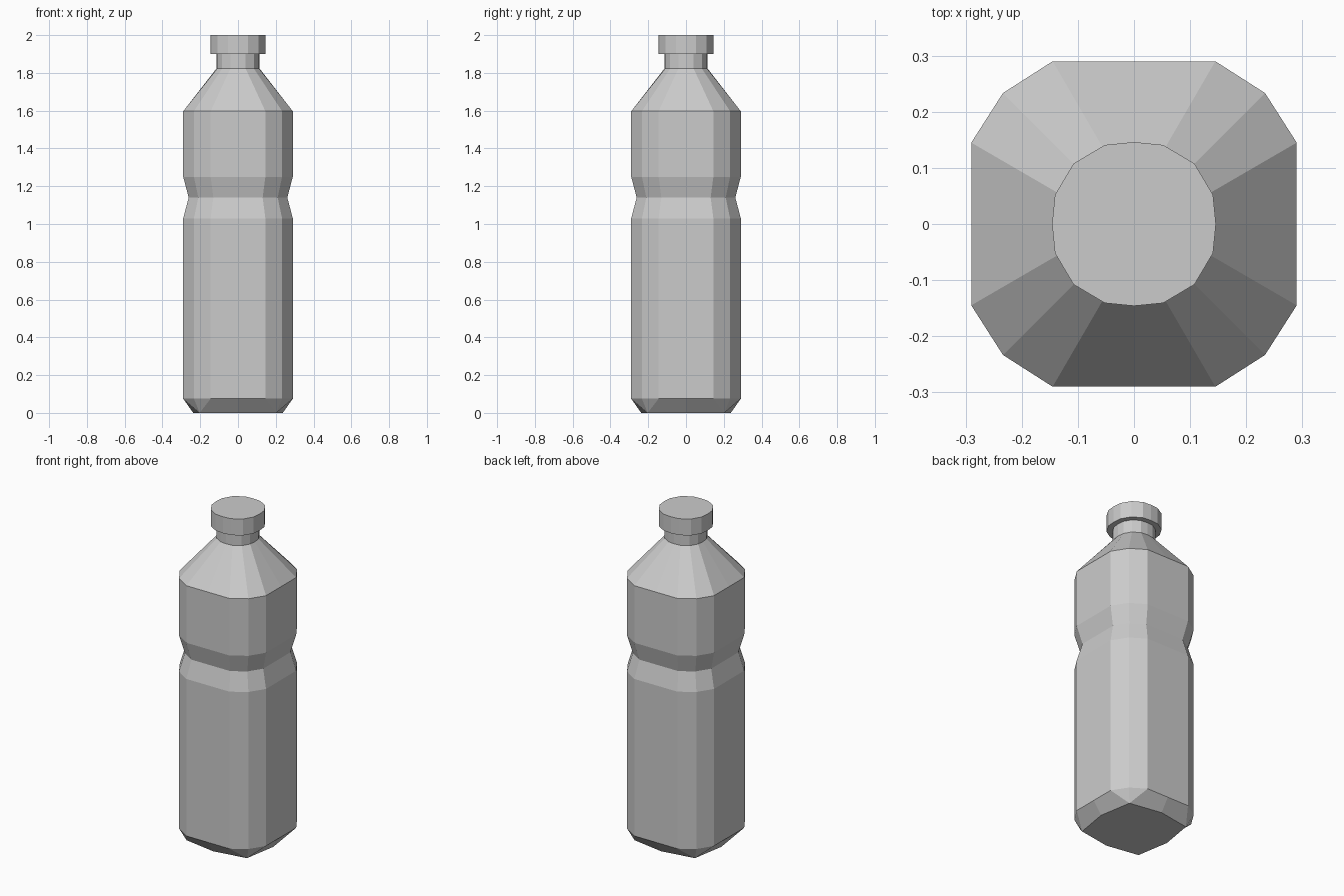
import bpy
import bmesh
import math

if "Cube" in bpy.data.objects:
    bpy.data.objects.remove(bpy.data.objects["Cube"])


def ring(bm, z, mid, side, corner):
    """16-sided loop: mid-side point, side point (out, across) and corner point."""
    out, across = side
    quarter = [(mid, 0), (out, across), (corner, corner), (across, out)]
    loop = []
    for k in range(4):
        c, s = round(math.cos(k * math.pi / 2)), round(math.sin(k * math.pi / 2))
        for x, y in quarter:
            loop.append(bm.verts.new((x * c - y * s, x * s + y * c, z)))
    return loop


def squarish(r):
    return r, (r, r * 0.5), r * 0.805


def rounded(r):
    return r, (r * 0.965, r * 0.355), r * 0.738


def loft(name, sections):
    """Skin a stack of loops and close both ends."""
    bm = bmesh.new()
    loops = [ring(bm, z, *shape) for z, shape in sections]
    for a, b in zip(loops, loops[1:]):
        for i in range(16):
            j = (i + 1) % 16
            bm.faces.new((a[i], a[j], b[j], b[i]))
    bm.faces.new(loops[0][::-1])
    bm.faces.new(loops[-1])
    bmesh.ops.remove_doubles(bm, verts=bm.verts[:], dist=0.0005)
    bmesh.ops.recalc_face_normals(bm, faces=bm.faces[:])
    mesh = bpy.data.meshes.new(name)
    bm.to_mesh(mesh)
    bm.free()
    obj = bpy.data.objects.new(name, mesh)
    bpy.context.collection.objects.link(obj)
    return obj


# Base loop: side points merge into the corners, giving an octagonal foot
foot = (0.237, (0.203, 0.203), 0.203)

# Bottle body with pinched waist, shoulder and neck
loft("bottle_body", [
    (0.0, foot),
    (0.075, squarish(0.29)),
    (1.03, squarish(0.29)),
    (1.14, squarish(0.261)),
    (1.25, squarish(0.29)),
    (1.597, squarish(0.29)),
    (1.823, rounded(0.114)),
    (1.9, rounded(0.114)),
])

# Screw cap
loft("bottle_cap", [(1.9, rounded(0.146)), (2.0, rounded(0.146))])
